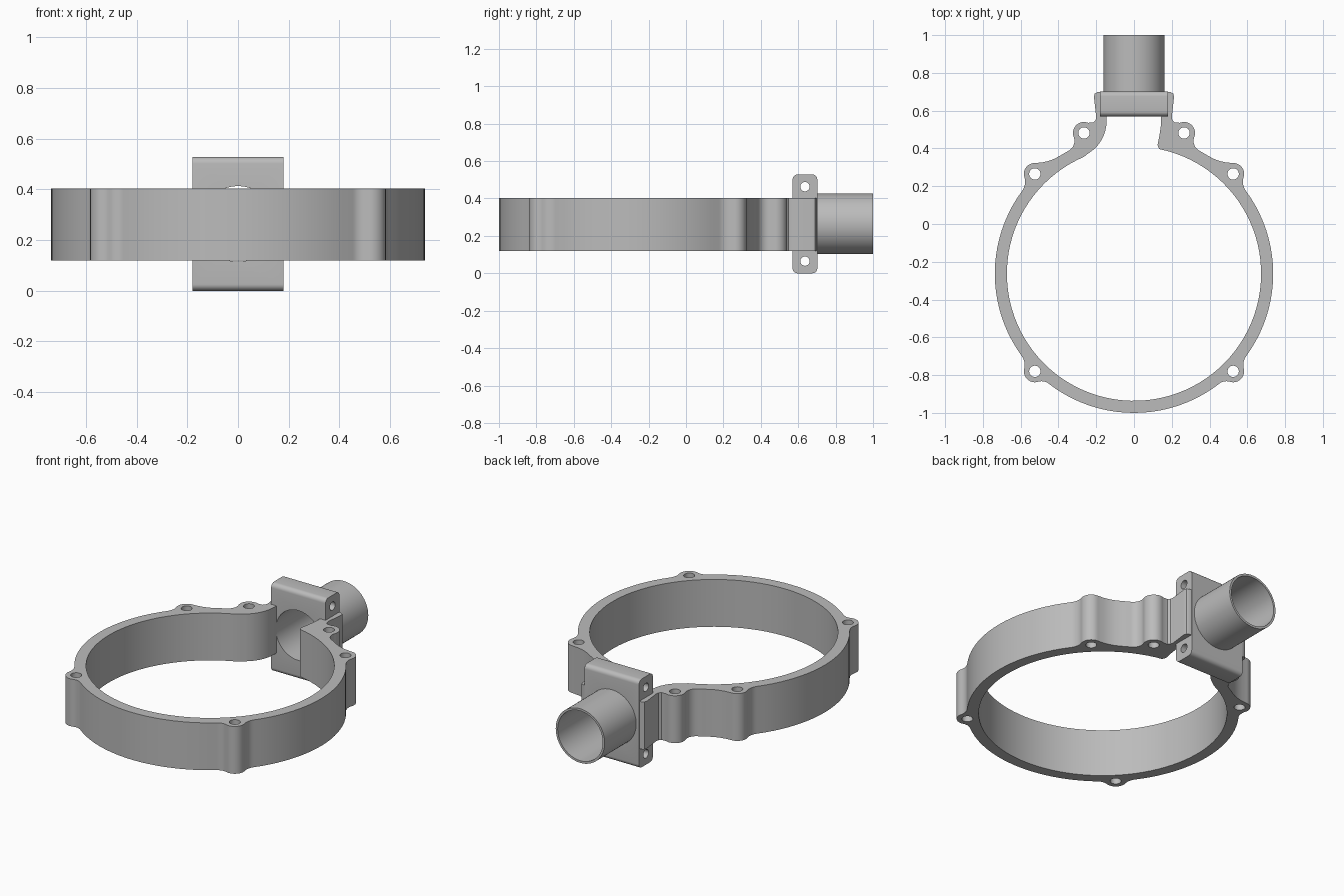
import bpy, bmesh, math
from mathutils import Vector

old = bpy.data.objects.get("Cube")
if old:
    bpy.data.objects.remove(old, do_unlink=True)

grey = bpy.data.materials.new("plain_grey")
grey.use_nodes = True
COLOUR = (0.5, 0.5, 0.5, 1)
grey.diffuse_color = COLOUR
grey.node_tree.nodes["Principled BSDF"].inputs["Base Color"].default_value = COLOUR

CENTRE = Vector((0, -0.263))          # ring centre
R_OUT, R_IN = 0.737, 0.673
Z0, Z1, ZMID = 0.12, 0.403, 0.264     # ring bottom, ring top, bore height
BOSS_R, HOLE_R, BORE_R = 0.058, 0.03, 0.149


def arc(c, r, a0, a1):
    """Points on an arc, angles in radians, finer on larger arcs."""
    n = max(4, int(abs(a1 - a0) * (16 if r > 0.3 else 8)))
    return [Vector((c[0] + r * math.cos(a0 + (a1 - a0) * i / n),
                    c[1] + r * math.sin(a0 + (a1 - a0) * i / n))) for i in range(n + 1)]


def angle(v):
    return math.atan2(v.y, v.x)


def fillet_centre(a, ra, b, rb, f):
    """Centre of the fillet on the right of the way from circle a to circle b."""
    d = b - a
    p, q = ra + f, rb + f
    along = (p * p - q * q + d.length_squared) / (2 * d.length)
    off = math.sqrt(p * p - along * along)
    u = d.normalized()
    return a + u * along + Vector((u.y, -u.x)) * off


def clean(points):
    out = []
    for p in points:
        if not out or (Vector(p) - out[-1]).length > 1e-4:
            out.append(Vector(p))
    return out


def prism(name, outline, z0, z1):
    n = len(outline)
    verts = [(p.x, p.y, z) for z in (z0, z1) for p in outline]
    faces = [list(range(n))[::-1], list(range(n, 2 * n))]
    faces += [(i, (i + 1) % n, n + (i + 1) % n, n + i) for i in range(n)]
    me = bpy.data.meshes.new(name)
    me.from_pydata(verts, [], faces)
    bm = bmesh.new()
    bm.from_mesh(me)
    bmesh.ops.recalc_face_normals(bm, faces=bm.faces)
    bm.to_mesh(me)
    bm.free()
    ob = bpy.data.objects.new(name, me)
    bpy.context.collection.objects.link(ob)
    return ob


def cylinder(name, r, depth, loc, rot=(0, 0, 0), sides=32):
    bpy.ops.mesh.primitive_cylinder_add(vertices=sides, radius=r, depth=depth,
                                        location=loc, rotation=rot)
    ob = bpy.context.object
    ob.name = name
    return ob


def y_cylinder(name, r, y0, y1):
    return cylinder(name, r, y1 - y0, (0, (y0 + y1) / 2, ZMID), (math.pi / 2, 0, 0), 64)


def finish(ob, cutters):
    """Cut the openings, then shade and colour the part."""
    bpy.ops.object.select_all(action='DESELECT')
    bpy.context.view_layer.objects.active = ob
    ob.select_set(True)
    for c in cutters:
        c.hide_render = True
        m = ob.modifiers.new("cut", 'BOOLEAN')
        m.operation, m.solver, m.object = 'DIFFERENCE', 'EXACT', c
        bpy.ops.object.modifier_apply(modifier=m.name)
        bpy.data.objects.remove(c, do_unlink=True)
    ob.data.materials.clear()
    ob.data.materials.append(grey)
    bpy.ops.object.shade_smooth_by_angle(angle=math.radians(30))


# Outer outline, one half: ring and bosses in turn, joined by fillets
low, mid, high = Vector((0.525, -0.78)), Vector((0.525, 0.265)), Vector((0.265, 0.482))
ring = (CENTRE, R_OUT)
chain = [ring, (low, BOSS_R), ring, (mid, BOSS_R), ring, (high, BOSS_R)]
fillets = [0.06, 0.08, 0.08, 0.25, 0.06]
half, start = [], -math.pi / 2
for i, (c, r) in enumerate(chain):
    if i < len(fillets):
        c2, r2 = chain[i + 1]
        f = fillet_centre(c, r, c2, r2, fillets[i])
        end = angle(f - c)
    else:
        end = math.radians(112)
    while end < start:
        end += 2 * math.pi
    half += arc(c, r, start, end)
    if i < len(fillets):
        a0, a1 = angle(c - f), angle(c2 - f)
        while a1 > a0:
            a1 -= 2 * math.pi
        half += arc(f, fillets[i], a0, a1)
        start = angle(f - c2)
# Neck side and rounded back corner
half += [Vector(p) for p in ((0.215, 0.537), (0.203, 0.549), (0.2, 0.567),
                             (0.212, 0.672), (0.208, 0.69), (0.194, 0.698))]
half = clean(half)
outer = half + [Vector((-p.x, p.y)) for p in reversed(half[1:])]

# Inner outline: bore of the ring, neck passage with a swept left wall
sweep = Vector((-0.345, 0.545))
to_ring = angle(CENTRE - sweep)
inner = arc(CENTRE, R_IN, to_ring + math.pi, 2 * math.pi + math.radians(78.5))
inner += [Vector(p) for p in ((0.127, 0.409), (0.125, 0.42), (0.135, 0.47),
                              (0.142, 0.52), (0.146, 0.6), (-0.146, 0.6))]
inner += arc(sweep, 0.2, 0, to_ring)
inner = clean(inner)[:-1]

# Ring with its neck, screw holes and side outlet
body = prism("ring_housing", outer, Z0, Z1)
cuts = [prism("ring_opening", inner, Z0 - 0.1, Z1 + 0.1),
        y_cylinder("neck_bore", BORE_R + 0.003, 0.575, 0.8)]
for side in (-1, 1):
    for b in (low, mid, high):
        cuts.append(cylinder("screw_hole", HOLE_R, 1, (side * b.x, b.y, ZMID)))
finish(body, cuts)

# Flange block with long edges rounded, bore and two cross holes
bpy.ops.mesh.primitive_cube_add(size=1, location=(0, 0.636, ZMID))
flange = bpy.context.object
flange.name = "flange_block"
bm = bmesh.new()
bm.from_mesh(flange.data)
bmesh.ops.scale(bm, vec=(0.36, 0.132, 2 * ZMID), verts=bm.verts)
long_edges = [e for e in bm.edges if abs(e.verts[0].co.x - e.verts[1].co.x) > 0.1]
bmesh.ops.bevel(bm, geom=long_edges, offset=0.026, segments=6, profile=0.5, affect='EDGES')
bm.to_mesh(flange.data)
bm.free()
cuts = [y_cylinder("flange_bore", BORE_R, 0.5, 0.8)]
for s in (-1, 1):
    cuts.append(cylinder("cross_hole", 0.025, 1, (0, 0.636, ZMID + s * 0.199),
                         (0, math.pi / 2, 0)))
finish(flange, cuts)

# Outlet pipe
pipe = y_cylinder("outlet_pipe", 0.162, 0.695, 1.0)
finish(pipe, [y_cylinder("pipe_bore", BORE_R, 0.6, 1.1)])
